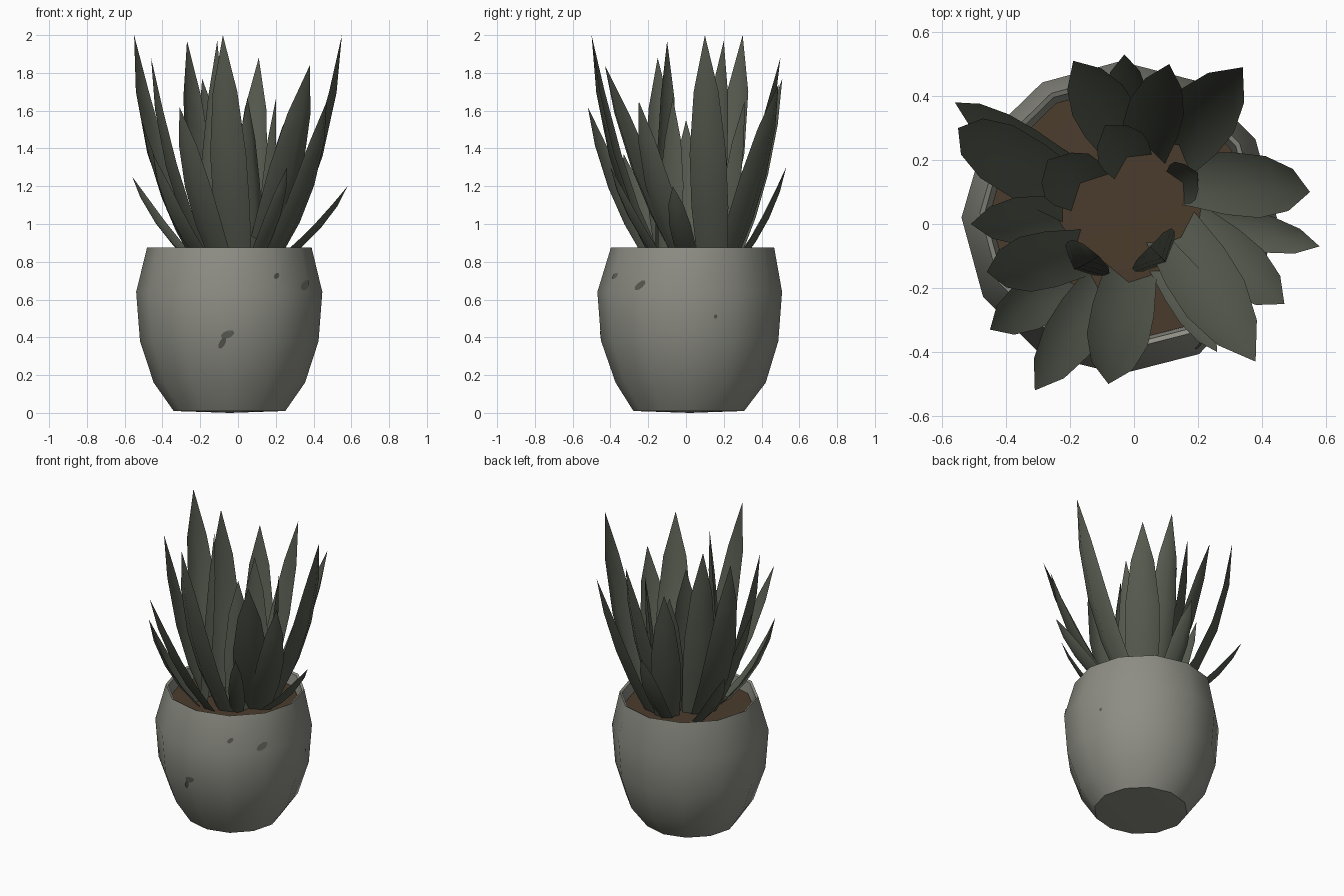
import bpy, bmesh, math, random
from mathutils import Vector
from mathutils.bvhtree import BVHTree

if "Cube" in bpy.data.objects:
    bpy.data.objects.remove(bpy.data.objects["Cube"])

random.seed(4)
CX, CY, SIDES = -0.043, 0.02, 12


def material(name, rgb):
    m = bpy.data.materials.new(name)
    m.diffuse_color = (*rgb, 1)
    m.use_nodes = True
    m.node_tree.nodes["Principled BSDF"].inputs["Base Color"].default_value = m.diffuse_color
    return m


STONE = material("grey stone", (0.268, 0.268, 0.233))
SPOT = material("dark stain", (0.10, 0.10, 0.085))
SOIL = material("brown soil", (0.070, 0.045, 0.026))
LEAF = material("dull green leaf", (0.092, 0.103, 0.077))


def make_object(name, bm, mat, angle=None):
    mesh = bpy.data.meshes.new(name)
    bm.to_mesh(mesh)
    bm.free()
    mesh.materials.append(mat)
    ob = bpy.data.objects.new(name, mesh)
    bpy.context.collection.objects.link(ob)
    if angle:
        bpy.ops.object.select_all(action='DESELECT')
        ob.select_set(True)
        bpy.context.view_layer.objects.active = ob
        bpy.ops.object.shade_smooth_by_angle(angle=math.radians(angle))
    return ob


# Pot: lathed rings (radius, height, y shift), slightly uneven, with a thin rim
profile = [(0.295, 0.01, -0.005), (0.40, 0.16, 0.005), (0.472, 0.38, 0.0), (0.492, 0.64, 0.0),
           (0.435, 0.875, 0.015), (0.42, 0.868, 0.015), (0.405, 0.77, 0.01)]
bm = bmesh.new()
wobble = [random.uniform(0.99, 1.01) for _ in range(SIDES)]
rings = []
for r, z, dy in profile:
    rings.append([bm.verts.new((CX + r * w * math.cos(i * math.tau / SIDES),
                                CY + dy + r * w * math.sin(i * math.tau / SIDES), z))
                  for i, w in enumerate(wobble)])
for a, b in zip(rings, rings[1:]):
    for i in range(SIDES):
        j = (i + 1) % SIDES
        bm.faces.new((a[i], a[j], b[j], b[i]))
foot = bm.verts.new((CX, CY, 0.0))
for i in range(SIDES):
    bm.faces.new((rings[0][(i + 1) % SIDES], rings[0][i], foot))
pot_tree = BVHTree.FromBMesh(bm)
soil_edge = [v.co.copy() for v in rings[-1]]
make_object("pot", bm, STONE, 45)

# Soil: gently domed disc filling the pot just below the rim
bm = bmesh.new()
edge = [bm.verts.new(p + Vector((0, 0, 0.025))) for p in soil_edge]
mid = bm.verts.new((CX, CY, 0.81))
for i in range(SIDES):
    bm.faces.new((edge[i], edge[(i + 1) % SIDES], mid))
make_object("soil", bm, SOIL, 40)

# Stains: thin patches laid on the pot wall (direction, height, half width, half height, slant)
for k, (deg, z, w, h, slant) in enumerate([
        (-91.5, 0.415, 0.036, 0.022, 0.2), (-95, 0.37, 0.02, 0.03, 0.3),
        (-58, 0.725, 0.02, 0.016, 0.2), (-33.5, 0.675, 0.036, 0.025, 0.3),
        (17, 0.51, 0.010, 0.012, 0)]):
    t = math.radians(deg)
    out, side = Vector((math.cos(t), math.sin(t), 0)), Vector((-math.sin(t), math.cos(t), 0))
    bm = bmesh.new()
    ring = []
    for i in range(8):
        a = i * math.tau / 8
        u, v = w * math.cos(a), h * math.sin(a)
        start = Vector((CX, CY, z)) + out + side * (u + slant * v) + Vector((0, 0, v + slant * u))
        hit, normal, _, _ = pot_tree.ray_cast(start, -out)
        ring.append(bm.verts.new(hit + out * 0.005))
    bm.faces.new(ring)
    make_object(f"stain_{k}", bm, SPOT)


# Leaves: cupped blades, wide at the foot, that lean outward and then rise to a point
def leaf(name, base, tip, width, reach=0.75, twist=0, rise=0.42, z0=0.78):
    p0, p2 = Vector((*base, z0)), Vector(tip)
    flat = (p2 - p0) * Vector((1, 1, 0))
    p1 = p0 + flat * reach + Vector((0, 0, (p2.z - z0) * rise))
    radial = flat.normalized()
    if flat.length < 0.12:
        radial = Vector((base[0] - CX, base[1] - CY, 0)).normalized()
    a = math.radians(twist)
    radial = Vector((radial.x * math.cos(a) - radial.y * math.sin(a),
                     radial.x * math.sin(a) + radial.y * math.cos(a), 0))
    side = Vector((-radial.y, radial.x, 0))
    bm = bmesh.new()
    rows = []
    for t, f in ((0, 0.8), (0.28, 0.98), (0.52, 0.97), (0.78, 0.66)):
        p = p0 * (1 - t) ** 2 + p1 * 2 * t * (1 - t) + p2 * t * t
        tan = ((p1 - p0) * (1 - t) + (p2 - p1) * t).normalized()
        inward = side.cross(tan)
        if inward.dot(radial) > 0:
            inward = -inward
        half = width * f / 2
        rows.append([bm.verts.new(p + side * half * s + inward * half * (0.5 * abs(s) - 0.25))
                     for s in (-1, 0, 1)])
    end = bm.verts.new(p2)
    for a, b in zip(rows, rows[1:]):
        for i in (0, 1):
            bm.faces.new((a[i], a[i + 1], b[i + 1], b[i]))
    for i in (0, 1):
        bm.faces.new((rows[-1][i], rows[-1][i + 1], end))
    make_object(name, bm, LEAF, 60)


# base xy, tip xyz, width, outward reach, twist
outer = [
    ((0.17, 0.14), (0.55, 0.10, 2.00), 0.20, 0.8), ((0.17, 0.0), (0.47, -0.25, 1.65), 0.18, 0.75),
    ((0.12, -0.02), (0.38, -0.43, 1.84), 0.22, 0.6), ((-0.01, -0.15), (-0.08, -0.50, 2.00), 0.20, 0.8),
    ((-0.09, -0.18), (-0.31, -0.52, 1.62), 0.17, 0.65), ((-0.17, -0.16), (-0.45, -0.33, 1.37), 0.16, 0.75),
    ((-0.16, -0.09), (-0.46, -0.15, 1.88), 0.18, 0.8), ((-0.21, 0.02), (-0.51, 0.0, 1.55), 0.15, 0.65),
    ((-0.19, 0.08), (-0.55, 0.30, 2.00), 0.20, 0.9), ((-0.03, 0.25), (-0.19, 0.51, 1.77), 0.19, 0.65),
    ((0.03, 0.22), (0.11, 0.50, 1.88), 0.18, 0.65), ((0.12, 0.22), (0.34, 0.49, 1.74), 0.22, 0.6)]
inner = [
    ((-0.15, 0.11), (-0.27, 0.20, 1.97), 0.20, 0.75, -8), ((-0.01, 0.19), (-0.09, 0.31, 1.65), 0.17, 0.6),
    ((0.14, 0.12), (0.20, 0.16, 1.66), 0.14, 0.6), ((0.09, -0.11), (0.05, -0.07, 1.67), 0.18, 0.4),
    ((-0.18, -0.13), (-0.11, -0.10, 1.97), 0.16, 0.4)]
low = [
    ((0.19, 0.02), (0.58, -0.07, 1.20), 0.12), ((-0.22, 0.18), (-0.56, 0.38, 1.25), 0.11),
    ((-0.02, 0.26), (-0.03, 0.53, 1.30), 0.14), ((0.08, -0.12), (0.26, -0.40, 1.30), 0.10)]
for i, d in enumerate(outer):
    leaf(f"outer_leaf_{i}", *d)
for i, d in enumerate(inner):
    leaf(f"inner_leaf_{i}", *d)
for i, d in enumerate(low):
    leaf(f"low_leaf_{i}", *d, reach=0.68, rise=0.45)
